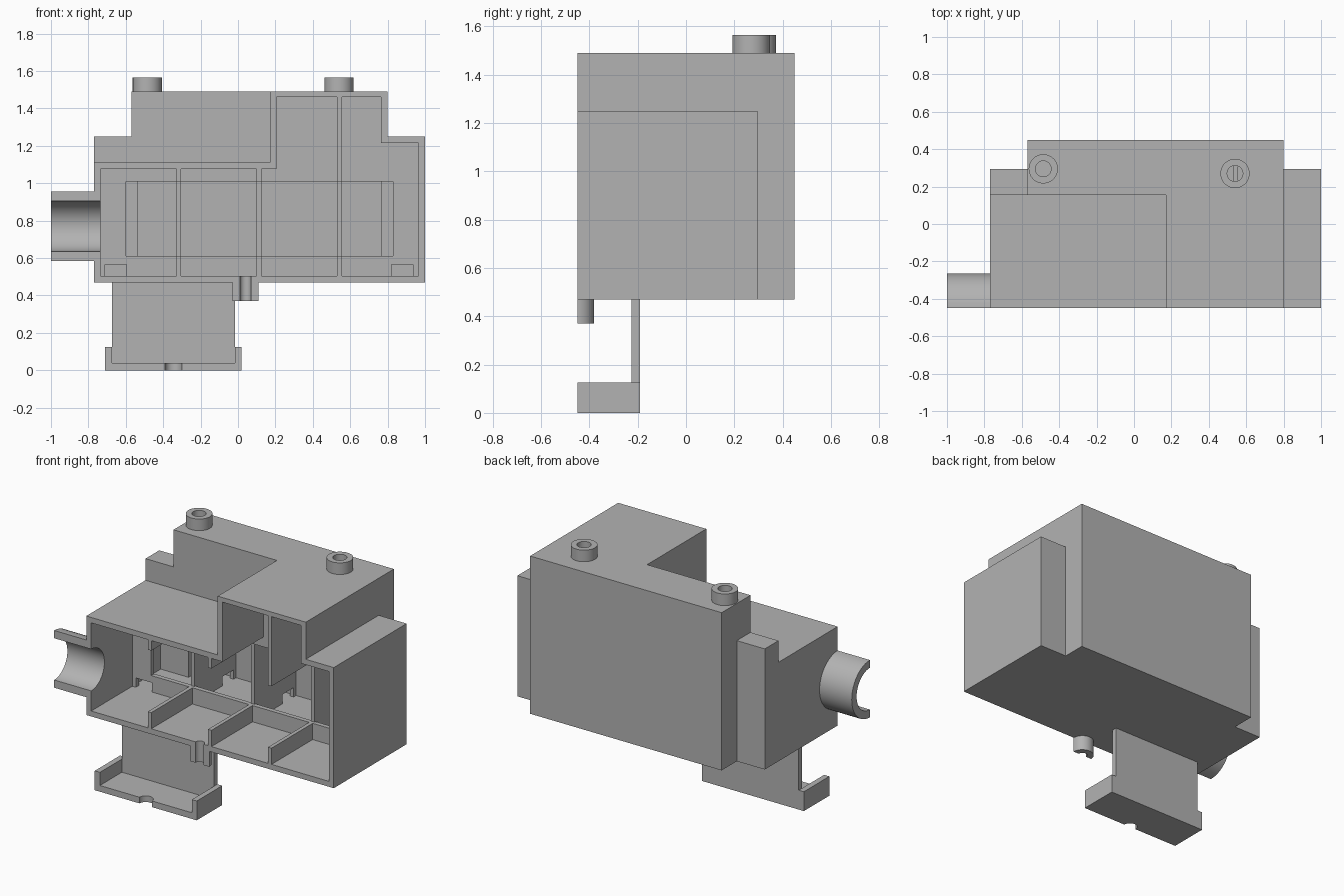
import bpy, math
from mathutils import Vector

cube = bpy.data.objects.get("Cube")
if cube:
    bpy.data.objects.remove(cube, do_unlink=True)

grey = bpy.data.materials.new("plain grey")
grey.use_nodes = True
COLOUR = (0.45, 0.45, 0.45, 1)
grey.diffuse_color = COLOUR
grey.node_tree.nodes["Principled BSDF"].inputs["Base Color"].default_value = COLOUR

FRONT, BACK, FLOOR, WALL = -0.45, 0.45, 0.47, 0.035
OPEN = FRONT - 0.1           # cutters reach out past the open front
IN = FLOOR + WALL            # inner floor height


def box(name, x, y, z):
    """Box from (low, high) pairs."""
    bpy.ops.mesh.primitive_cube_add(size=1)
    ob = bpy.context.object
    ob.name = name
    for v in ob.data.vertices:
        v.co = Vector([a + (c + 0.5) * (b - a) for c, (a, b) in zip(v.co, (x, y, z))])
    ob.data.materials.append(grey)
    return ob


def cylinder(name, radius, start, end):
    """Cylinder between two points."""
    a, b = Vector(start), Vector(end)
    bpy.ops.mesh.primitive_cylinder_add(vertices=48, radius=radius, depth=(b - a).length)
    ob = bpy.context.object
    ob.name = name
    turn = (b - a).to_track_quat("Z", "Y")
    for v in ob.data.vertices:
        v.co = turn @ v.co + (a + b) / 2
    ob.data.materials.append(grey)
    return ob


def combine(ob, others, operation):
    """Apply a boolean with each of the others, then discard them."""
    for other in others:
        mod = ob.modifiers.new("boolean", "BOOLEAN")
        mod.operation, mod.solver, mod.object = operation, "EXACT", other
        bpy.ops.object.select_all(action="DESELECT")
        bpy.context.view_layer.objects.active = ob
        ob.select_set(True)
        bpy.ops.object.modifier_apply(modifier=mod.name)
        bpy.data.objects.remove(other, do_unlink=True)
    return ob


def cut(ob, *others):
    return combine(ob, others, "DIFFERENCE")


def join(ob, *others):
    return combine(ob, others, "UNION")


def half_ring(name, outer, inner, start, end):
    """Tube between two points on the front plane, with its front half removed."""
    step = (Vector(end) - Vector(start)) * 0.2
    ring = cylinder(name, outer, start, end)
    bore = cylinder("bore", inner, Vector(start) - step, Vector(end) + step)
    front_half = box("front_half", (-2, 2), (-2, FRONT), (-1, 2))
    return cut(ring, bore, front_half)


# Stepped housing
body = box("housing", (-0.57, 0.8), (FRONT, BACK), (FLOOR, 1.49))
cut(body, box("corner", (-0.7, 0.17), (OPEN, 0.155), (1.11, 1.6)))
join(body,
     box("left_front", (-0.77, -0.5), (FRONT, 0.2), (FLOOR, 1.11)),
     box("left_back", (-0.77, -0.57), (0.155, 0.295), (FLOOR, 1.25)),
     box("right_side", (0.75, 1.0), (FRONT, 0.295), (FLOOR, 1.25)))

# Hollow inside, open at the front
cut(body,
    box("lower", (-0.735, 0.965), (OPEN, 0.26), (IN, 1.075)),
    box("rear", (-0.535, 0.765), (0.19, 0.415), (IN, 1.46)),
    box("upper", (0.205, 0.765), (OPEN, 0.3), (1.0, 1.46)),
    box("left_pocket", (-0.735, -0.5), (0.19, 0.26), (1.0, 1.215)),
    box("right_pocket", (0.7, 0.965), (OPEN, 0.26), (1.0, 1.215)))

# Divider sheets, kept just inside the shell
E = 0.01
WINDOW_X, WINDOW_Z = (-0.6, 0.83), (0.61, 1.01)
cross = box("cross_wall", (-0.735 - E, 0.965 + E), (-0.03, 0), (IN - E, 1.075 + E))
join(cross,
     box("cross_upper", (0.205 - E, 0.765 + E), (-0.03, 0), (1.0, 1.46 + E)),
     box("cross_right", (0.7, 0.965 + E), (-0.03, 0), (1.0, 1.215 + E)))
cut(cross,
    box("window", WINDOW_X, (-0.1, 0.1), WINDOW_Z),
    box("left_notch", (-0.71, -0.595), (-0.1, 0.1), (IN, 0.565)),
    box("right_notch", (0.82, 0.935), (-0.1, 0.1), (IN, 0.565)))

# Ribs: open in the front row, notched at the floor in the back row
for name, x, front_top in (("left_rib", -0.33, 1.075), ("middle_rib", 0.1, 1.075),
                           ("right_rib", 0.53, 1.46)):
    rib = box(name, (x, x + 0.025), (FRONT, 0.2), (IN - E, front_top + E))
    join(rib, box("rib_back", (x, x + 0.025), (0.19, 0.415 + E), (IN - E, 1.46 + E)))
    cut(rib,
        box("opening", (x - 0.1, x + 0.1), (OPEN, -0.01), WINDOW_Z),
        box("wire_notch", (x - 0.1, x + 0.1), (0.275, 0.39), (IN, 0.565)))

# Half-round side spout and its opening
PIPE_Z = 0.77
half_ring("side_spout", 0.185, 0.135, (-1.0, FRONT, PIPE_Z), (-0.76, FRONT, PIPE_Z))
cut(body, cylinder("spout_hole", 0.135, (-0.9, FRONT, PIPE_Z), (-0.7, FRONT, PIPE_Z)))

# Half-round nozzle under the floor
half_ring("lower_nozzle", 0.07, 0.03, (0.04, FRONT, 0.37), (0.04, FRONT, FLOOR + E))
cut(body, cylinder("nozzle_hole", 0.03, (0.04, FRONT, 0.4), (0.04, FRONT, 0.55)))

# Bored bosses on the roof
for name, x, y in (("left_boss", 0.54, 0.27), ("right_boss", -0.485, 0.295)):
    boss = cylinder(name, 0.078, (x, y, 1.48), (x, y, 1.565))
    cut(boss, cylinder("bore", 0.042, (x, y, 1.4), (x, y, 1.6)))
    cut(body, cylinder("bore", 0.042, (x, y, 1.4), (x, y, 1.6)))

# Hanging bracket with a shallow tray
tray = box("tray", (-0.71, 0.02), (FRONT, -0.19), (0, 0.125))
cut(tray,
    box("tray_inside", (-0.673, -0.015), (OPEN, -0.225), (0.04, 0.3)),
    cylinder("tray_notch", 0.045, (-0.345, FRONT, -0.1), (-0.345, FRONT, 0.1)))
join(tray, box("hanger", (-0.673, -0.015), (-0.225, -0.19), (0.02, FLOOR + E)))

# Smooth the round surfaces only
for ob in bpy.context.scene.objects:
    if ob.type == "MESH":
        bpy.ops.object.select_all(action="DESELECT")
        ob.select_set(True)
        bpy.context.view_layer.objects.active = ob
        bpy.ops.object.shade_smooth_by_angle(angle=math.radians(30))
